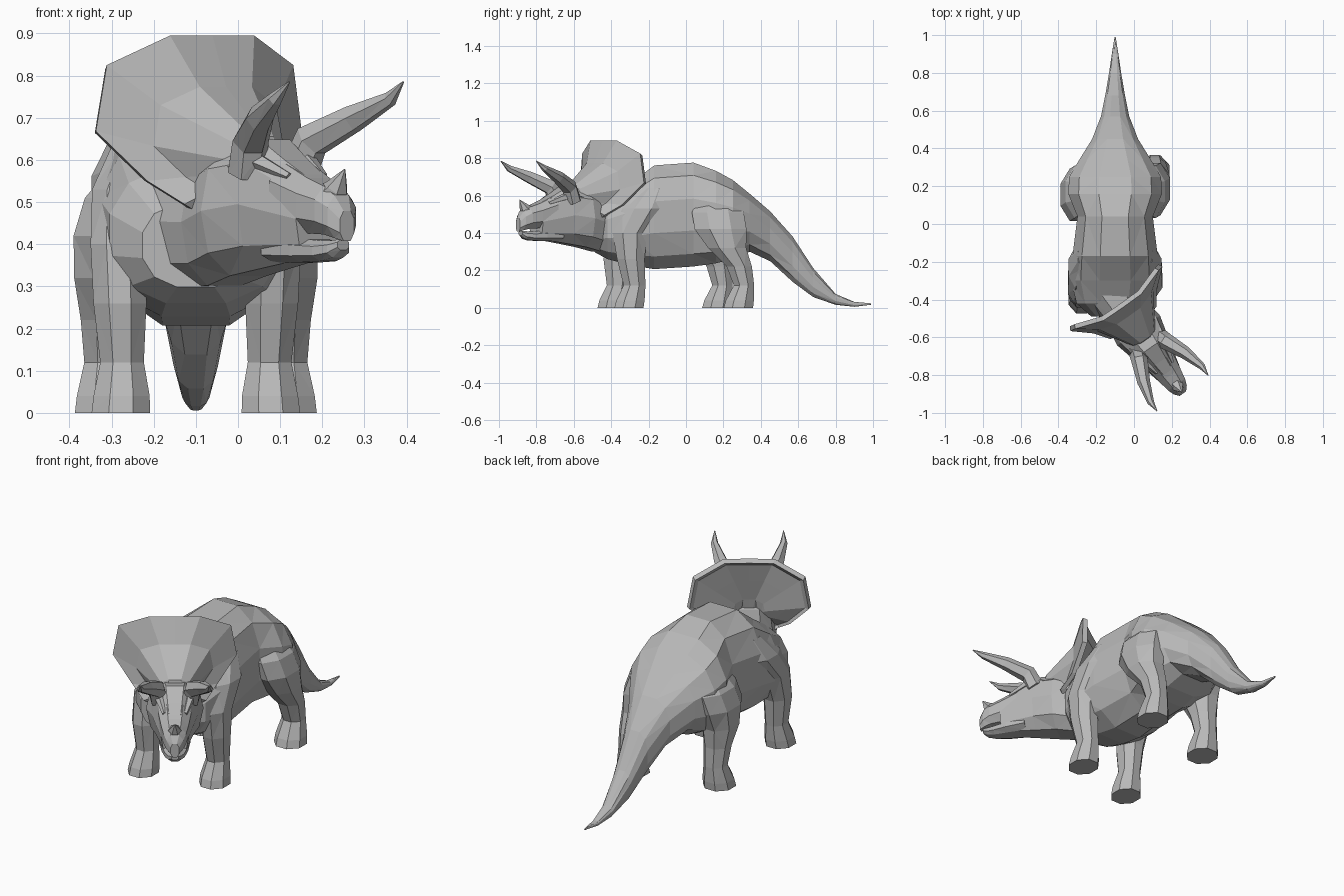
import bpy
import bmesh
from math import sin, cos, pi, radians
from mathutils import Vector

cube = bpy.data.objects.get("Cube")
if cube:
    bpy.data.objects.remove(cube)

# One stone-grey material
grey = bpy.data.materials.new("stone_grey")
grey.use_nodes = True
colour = (0.48, 0.48, 0.48, 1)
grey.diffuse_color = colour
grey.node_tree.nodes["Principled BSDF"].inputs["Base Color"].default_value = colour

MID_X = -0.1
HEAD_ORIGIN = Vector((-0.09, -0.40, 0))
YAW = radians(35)


def head_point(u, v, z):
    """Turned head frame: u forward, v sideways, z up."""
    return HEAD_ORIGIN + Vector((u * sin(YAW) + v * cos(YAW),
                                 -u * cos(YAW) + v * sin(YAW), z))


def body_point(y, x, z):
    return Vector((MID_X + x, y, z))


def loft(name, rings):
    """Skin matching rings of points and cap both ends."""
    bm = bmesh.new()
    rows = [[bm.verts.new(p) for p in ring] for ring in rings]
    n = len(rows[0])
    for a, b in zip(rows, rows[1:]):
        for i in range(n):
            j = (i + 1) % n
            bm.faces.new((a[i], a[j], b[j], b[i]))
    bm.faces.new(rows[0])
    bm.faces.new(rows[-1])
    bmesh.ops.triangulate(bm, faces=bm.faces[:], quad_method='SHORT_EDGE')
    bmesh.ops.recalc_face_normals(bm, faces=bm.faces[:])
    mesh = bpy.data.meshes.new(name)
    bm.to_mesh(mesh)
    bm.free()
    mesh.materials.append(grey)
    obj = bpy.data.objects.new(name, mesh)
    bpy.context.collection.objects.link(obj)
    return obj


def bulge(t, power):
    return abs(t) ** power * (1 if t > 0 else -1)


def hull(name, stations, place, sides=12, power=0.8):
    """Loft upright sections given as (along, top, bottom, half width)."""
    rings = []
    for along, top, bottom, half in stations:
        ring = []
        for i in range(sides):
            a = 2 * pi * (i + 0.5) / sides
            z = (top + bottom) / 2 + (top - bottom) / 2 * bulge(cos(a), 0.9)
            ring.append(place(along, half * bulge(sin(a), power), z))
        rings.append(ring)
    return loft(name, rings)


def tube(name, path, radii, sides=6):
    """Tapered tube along a path."""
    rings = []
    for i, p in enumerate(path):
        t = path[min(i + 1, len(path) - 1)] - path[max(i - 1, 0)]
        side = t.cross(Vector((0, 0, 1))).normalized()
        up = side.cross(t).normalized()
        rings.append([p + radii[i] * (side * cos(2 * pi * k / sides) + up * sin(2 * pi * k / sides))
                      for k in range(sides)])
    return loft(name, rings)


def leg(name, side, sections, swing):
    """Sections (z, y, offset, half width, half depth); swing shifts the lower leg."""
    rings = []
    for z, y, off, rx, ry in sections:
        shift = swing * min(1, max(0, (0.5 - z) / 0.3))
        rings.append([Vector((MID_X + side * off + rx * cos(pi * (k + 0.5) / 4),
                              y + shift + ry * sin(pi * (k + 0.5) / 4), z))
                      for k in range(8)])
    return loft(name, rings)


# Body and tail
hull("body_and_tail", [
    (-0.49, 0.50, 0.295, 0.13), (-0.42, 0.59, 0.255, 0.21), (-0.30, 0.67, 0.222, 0.24),
    (-0.17, 0.77, 0.198, 0.232), (0.04, 0.785, 0.212, 0.205), (0.16, 0.74, 0.23, 0.255),
    (0.25, 0.69, 0.255, 0.25), (0.34, 0.615, 0.295, 0.195), (0.45, 0.52, 0.245, 0.125),
    (0.57, 0.385, 0.135, 0.077), (0.68, 0.215, 0.055, 0.054), (0.80, 0.075, 0.015, 0.033),
    (0.90, 0.032, 0.005, 0.018), (0.99, 0.024, 0.016, 0.003)], body_point)

# Skull with neck, upper beak and lower jaw
hull("skull", [
    (-0.06, 0.62, 0.29, 0.135), (0.10, 0.61, 0.295, 0.125), (0.20, 0.64, 0.318, 0.138),
    (0.31, 0.655, 0.335, 0.11), (0.40, 0.605, 0.35, 0.088), (0.49, 0.56, 0.36, 0.066)],
    head_point, 10)
hull("upper_beak", [
    (0.40, 0.60, 0.43, 0.085), (0.49, 0.562, 0.421, 0.07), (0.55, 0.542, 0.419, 0.058),
    (0.585, 0.52, 0.411, 0.044), (0.608, 0.482, 0.405, 0.022)], head_point, 8)
hull("lower_jaw", [
    (0.36, 0.43, 0.352, 0.08), (0.46, 0.416, 0.355, 0.068), (0.53, 0.41, 0.358, 0.05),
    (0.57, 0.411, 0.367, 0.034), (0.592, 0.413, 0.385, 0.018)], head_point, 8)

# Neck frill: a thin flared shell, cupped at the back
half_rim = [(0.122, 0.895, 0.05), (0.27, 0.825, 0.0), (0.298, 0.668, -0.005),
            (0.205, 0.55, 0.075), (0.15, 0.495, 0.15)]
rim = half_rim + [(0, 0.42, 0.14)] + [(-v, z, u) for v, z, u in reversed(half_rim)] + [(0, 0.895, 0.052)]


def frill_ring(scale, depth, push=0):
    return [head_point(u + (depth - u) * (1 - scale) + push, v * scale, 0.575 + (z - 0.575) * scale)
            for v, z, u in rim]


loft("neck_frill", [frill_ring(0.25, 0.33), frill_ring(0.62, 0.2), frill_ring(1, 0),
                    frill_ring(0.96, 0, -0.022), frill_ring(0.9, 0, 0.005),
                    frill_ring(0.6, 0.11), frill_ring(0.25, 0.12)])

# Nose horn
tube("nose_horn", [head_point(u, 0, z) for u, z in
                   ((0.53, 0.50), (0.568, 0.535), (0.598, 0.577))], (0.046, 0.028, 0.002))

# Brow horns and brow ridges
horn = [(0.30, 0.075, 0.57), (0.335, 0.088, 0.645), (0.44, 0.135, 0.698),
        (0.55, 0.166, 0.745), (0.605, 0.165, 0.785)]
ridge = [(0.22, 0.095, 0.575), (0.33, 0.075, 0.60), (0.44, 0.05, 0.56)]
for label, s in (("left", 1), ("right", -1)):
    tube(label + "_brow_horn", [head_point(u, s * v, z) for u, v, z in horn],
         (0.046, 0.044, 0.034, 0.018, 0.002))
    tube(label + "_brow_ridge", [head_point(u, s * v, z) for u, v, z in ridge],
         (0.012, 0.025, 0.01), 5)

# Legs, caught mid stride
front = [(0.64, -0.17, 0.15, 0.05, 0.07), (0.53, -0.23, 0.185, 0.066, 0.12),
         (0.40, -0.30, 0.185, 0.07, 0.10), (0.26, -0.295, 0.18, 0.068, 0.08),
         (0.12, -0.275, 0.175, 0.056, 0.063), (0.04, -0.297, 0.176, 0.072, 0.082),
         (0, -0.305, 0.178, 0.075, 0.084)]
rear = [(0.60, 0.17, 0.13, 0.06, 0.10), (0.51, 0.17, 0.18, 0.09, 0.15),
        (0.42, 0.165, 0.205, 0.092, 0.15), (0.32, 0.175, 0.21, 0.085, 0.11),
        (0.22, 0.215, 0.21, 0.068, 0.073), (0.12, 0.235, 0.21, 0.059, 0.059),
        (0.04, 0.213, 0.211, 0.077, 0.081), (0, 0.205, 0.212, 0.081, 0.085)]
for label, s, front_swing, rear_swing in (("left", 1, 0.0, 0.075), ("right", -1, -0.09, -0.04)):
    leg(label + "_front_leg", s, front, front_swing)
    leg(label + "_rear_leg", s, rear, rear_swing)
